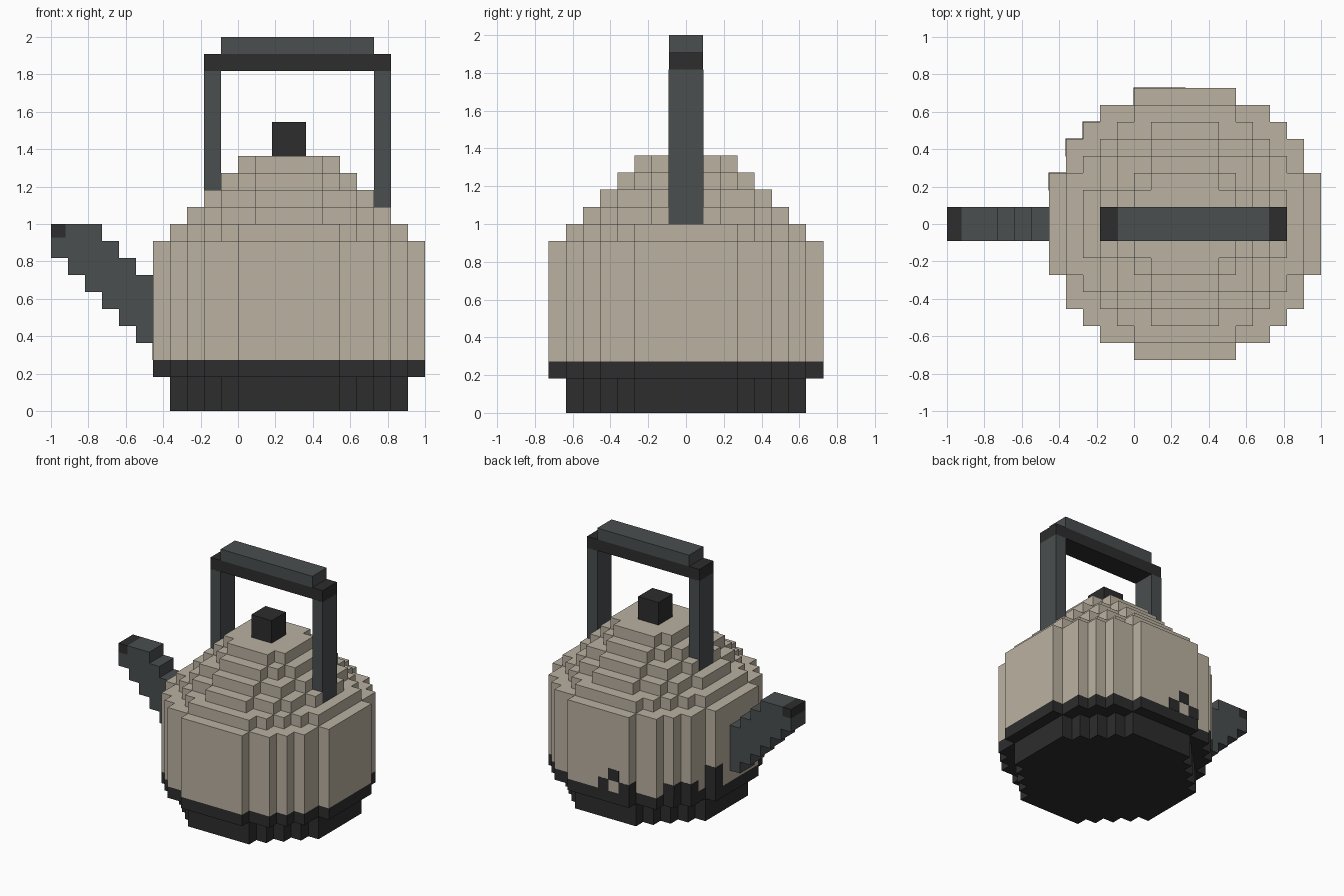
import bpy, bmesh, math

cube = bpy.data.objects.get("Cube")
if cube:
    bpy.data.objects.remove(cube, do_unlink=True)

U = 1 / 11      # size of one block
CX = 3          # body axis along x, in blocks


def material(name, rgb):
    m = bpy.data.materials.new(name)
    m.use_nodes = True
    color = (*rgb, 1)
    m.diffuse_color = color
    bsdf = m.node_tree.nodes["Principled BSDF"]
    bsdf.inputs["Base Color"].default_value = color
    bsdf.inputs["Roughness"].default_value = 0.8
    return m


CREAM = material("cream", (0.49, 0.44, 0.355))
CHARCOAL = material("charcoal", (0.026, 0.026, 0.026))
SLATE = material("slate_grey", (0.068, 0.077, 0.078))


def prism(name, outline, low, high, mat, axis="z"):
    """Extrude an outline (in blocks) along z, or an x-z outline along y."""
    bm = bmesh.new()
    if axis == "z":
        pts, move = [(x, y, low) for x, y in outline], (0, 0, high - low)
    else:
        pts, move = [(x, low, z) for x, z in outline], (0, high - low, 0)
    face = bm.faces.new([bm.verts.new(p) for p in pts])
    top = bmesh.ops.extrude_face_region(bm, geom=[face])["geom"]
    verts = [g for g in top if isinstance(g, bmesh.types.BMVert)]
    bmesh.ops.translate(bm, verts=verts, vec=move)
    bmesh.ops.scale(bm, verts=bm.verts, vec=(U, U, U))
    bmesh.ops.recalc_face_normals(bm, faces=bm.faces)
    mesh = bpy.data.meshes.new(name)
    bm.to_mesh(mesh)
    bm.free()
    mesh.materials.append(mat)
    obj = bpy.data.objects.new(name, mesh)
    bpy.context.collection.objects.link(obj)
    return obj


def box(name, x, y, z, mat, grow=0.0):
    a, b = x[0] - grow, x[1] + grow
    c, d = y[0] - grow, y[1] + grow
    return prism(name, [(a, c), (b, c), (b, d), (a, d)], *z, mat)


def disc(name, r, low, high, mat):
    """Stepped block disc around the body axis."""
    quarter = []
    for row in range(r):
        w = round(math.sqrt(r * r - (row + 0.5) ** 2))
        for p in ((w, row), (w, row + 1)):
            if len(quarter) > 1 and quarter[-1][0] == quarter[-2][0] == p[0]:
                quarter.pop()
            if not quarter or quarter[-1] != p:
                quarter.append(p)
    quarter = quarter[1:]
    right = [(x, -y) for x, y in reversed(quarter)] + quarter
    loop = right + [(-x, -y) for x, y in right]
    return prism(name, [(x + CX, y) for x, y in loop], low, high, mat)


# Base, body and stepped shoulder
disc("base", 7, 0, 2, CHARCOAL)
disc("base_band", 8, 2, 3, CHARCOAL)
disc("body", 8, 3, 10, CREAM)
for i, r in enumerate(range(7, 2, -1)):
    disc(f"shoulder_step_{i + 1}", r, 10 + i, 11 + i, CREAM)

# Lid knob
box("lid_knob", (2, 4), (-1, 1), (15, 17), CHARCOAL)

# Handle
box("handle_post_right", (-2, -1), (-1, 1), (12, 20), SLATE, 0.01)
box("handle_post_left", (8, 9), (-1, 1), (11, 20), SLATE, 0.01)
box("handle_bar", (-2, 9), (-1, 1), (20, 21), CHARCOAL)
box("handle_grip", (-1, 8), (-1, 1), (21, 22), SLATE)

# Stepped spout rising away from the body, with a dark lip
lower = []
for i in range(6):
    lower += [(-5 - i, 4 + i), (-6 - i, 4 + i)]
upper = [(-11, 10.2), (-10.15, 10.2), (-10.15, 11), (-8, 11)]
for i in range(3):
    upper += [(-8 + i, 10 - i), (-7 + i, 10 - i)]
prism("spout", lower + upper, -1, 1, SLATE, axis="y")
box("spout_lip", (-11, -10.15), (-1, 1), (10.2, 11), CHARCOAL)

# Soot marks above the band at the back
for i, (x, y, z, h) in enumerate([(0, 7, 3, 1), (1, 7, 4, 1), (2, 7, 3, 1),
                                  (-3, 5, 3, 1), (-4, 4, 3, 1), (-5, 2, 3, 2)]):
    box(f"soot_mark_{i + 1}", (x, x + 1), (y, y + 1), (z, z + h), CHARCOAL, 0.02)
